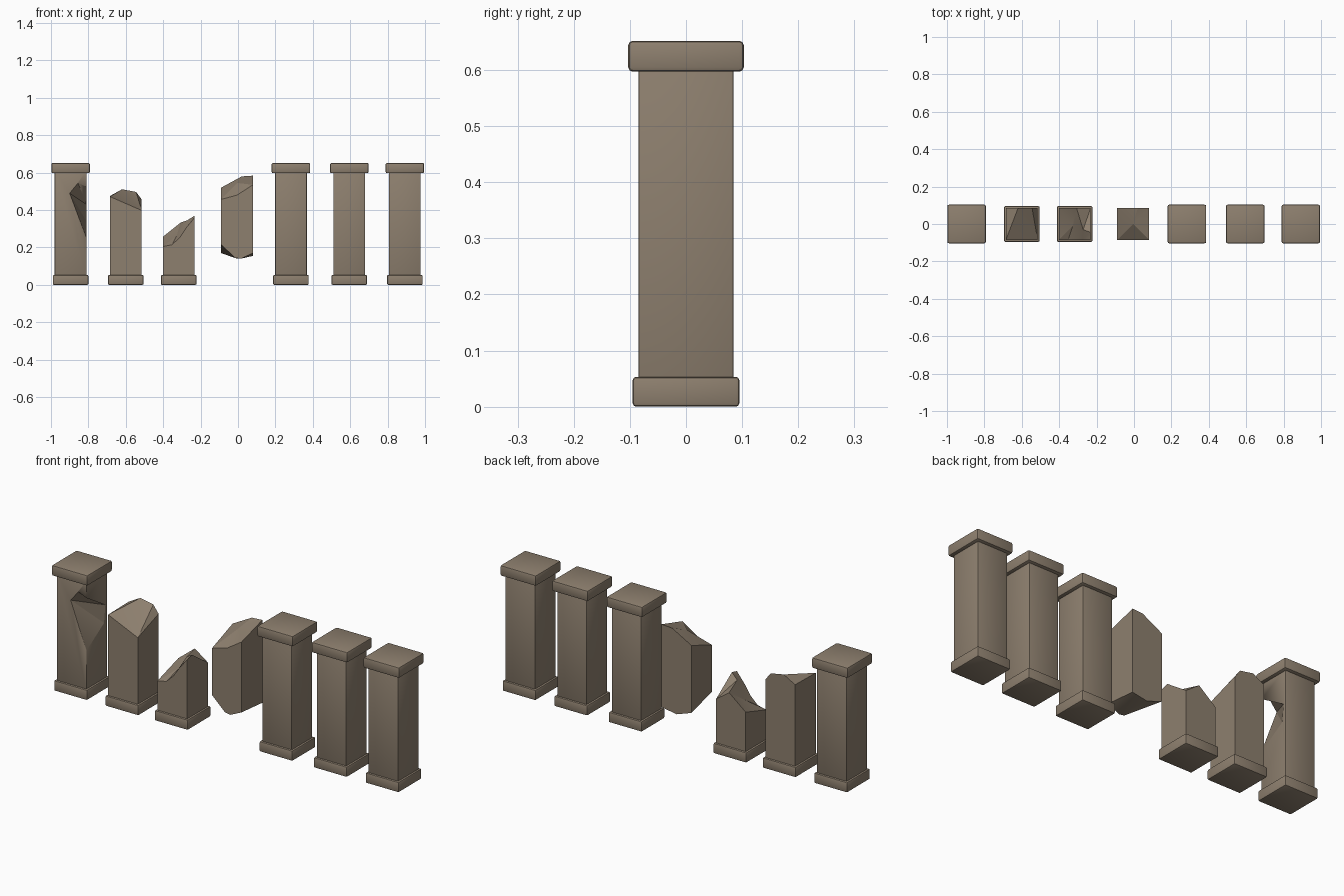
import bpy, bmesh
from mathutils import Vector
from mathutils.geometry import delaunay_2d_cdt

if "Cube" in bpy.data.objects:
    bpy.data.objects.remove(bpy.data.objects["Cube"])

H = 0.085  # half width of a shaft

stone = bpy.data.materials.new("warm grey stone")
stone.diffuse_color = (0.27, 0.215, 0.158, 1)
stone.use_nodes = True
stone.node_tree.nodes["Principled BSDF"].inputs["Base Color"].default_value = stone.diffuse_color


def finish(bm, name, angle=0.6):
    bmesh.ops.recalc_face_normals(bm, faces=bm.faces)
    me = bpy.data.meshes.new(name)
    bm.to_mesh(me)
    bm.free()
    ob = bpy.data.objects.new(name, me)
    bpy.context.collection.objects.link(ob)
    me.materials.append(stone)
    bpy.ops.object.select_all(action='DESELECT')
    bpy.context.view_layer.objects.active = ob
    ob.select_set(True)
    bpy.ops.object.shade_smooth_by_angle(angle=angle)
    return ob


def block(name, x, half, z0, z1, bevel):
    """Square block with softened edges."""
    bm = bmesh.new()
    bmesh.ops.create_cube(bm, size=1)
    for v in bm.verts:
        v.co = Vector((x + v.co.x * 2 * half, v.co.y * 2 * half,
                       z0 + (v.co.z + 0.5) * (z1 - z0)))
    bmesh.ops.bevel(bm, geom=bm.edges[:], offset=bevel, segments=2,
                    profile=0.5, affect='EDGES')
    return finish(bm, name)


def broken_shaft(name, x, top, bottom):
    """Square shaft whose ends are faceted height fields (local x, y, z)."""
    bm = bmesh.new()
    ends = []
    for pts in (top, bottom):
        vs = [bm.verts.new((x + p[0], p[1], p[2])) for p in pts]
        res = delaunay_2d_cdt([Vector(p[:2]) for p in pts], [], [], 0, 1e-5)
        for f in res[2]:
            bm.faces.new([vs[res[3][i][0]] for i in f])
        ends.append(list(zip(pts, vs)))
    for axis in (0, 1):
        for s in (-H, H):
            rows = [sorted([pv for pv in e if abs(pv[0][axis] - s) < 1e-4],
                           key=lambda pv: pv[0][1 - axis]) for e in ends]
            bm.faces.new([v for _, v in rows[1]] + [v for _, v in reversed(rows[0])])
    return finish(bm, name, 0.35)


def flat(z):
    return [(-H, -H, z), (H, -H, z), (H, H, z), (-H, H, z)]


# Plinths under every pillar that still stands
centres = [-0.895, -0.60, -0.317, -0.005, 0.283, 0.595, 0.892]
for i, x in enumerate(centres):
    if i != 3:
        block(f"base_{i + 1}", x, 0.095, 0, 0.053, 0.006)

# Whole shafts and capitals
for i in (0, 4, 5, 6):
    x = centres[i]
    shaft = block(f"shaft_{i + 1}", x, H, 0.04, 0.61, 0.004)
    block(f"capital_{i + 1}", x, 0.103, 0.597, 0.652, 0.008)
    if i == 0:
        chipped = shaft

# Chip broken out of the front right edge of the first shaft
bm = bmesh.new()
for p in [(0.040, -H, 0.545), (-0.005, -H, 0.49), (0.045, -H, 0.36), (H, -H, 0.25),
          (H, -H, 0.525), (H, 0.07, 0.43), (H, 0.06, 0.34), (0.03, -0.035, 0.45),
          (0.14, -0.14, 0.52), (0.14, -0.14, 0.25), (0.14, 0.05, 0.40)]:
    bm.verts.new((centres[0] + p[0], p[1], p[2]))
bmesh.ops.convex_hull(bm, input=bm.verts[:])
cutter = finish(bm, "chip_cutter", 0.2)
cutter.hide_render = True
mod = chipped.modifiers.new("chip", 'BOOLEAN')
mod.operation, mod.solver, mod.object = 'DIFFERENCE', 'EXACT', cutter
bpy.context.view_layer.objects.active = chipped
bpy.ops.object.modifier_apply(modifier=mod.name)
bpy.data.objects.remove(cutter)

# Tall stump with a ridge at the back
broken_shaft("tall_stump", centres[1],
             [(-H, -H, 0.472), (H, -H, 0.398), (H, H, 0.457), (0.055, H, 0.497),
              (-0.02, H, 0.511), (-H, H, 0.475)], flat(0.04))

# Short stump rising to the front right corner
broken_shaft("short_stump", centres[2],
             [(-H, -H, 0.205), (-0.035, -H, 0.215), (0.007, -H, 0.255), (0.04, -H, 0.305),
              (H, -H, 0.36), (H, -0.045, 0.37), (H, H, 0.28), (0.01, H, 0.333),
              (-H, H, 0.257), (-0.01, -0.01, 0.265), (0.045, -0.03, 0.345)], flat(0.04))

# Middle fragment, broken at both ends and held above the ground
broken_shaft("floating_fragment", centres[3],
             [(-H, -H, 0.457), (0.0, -H, 0.48), (H, -H, 0.535), (H, H, 0.584),
              (0.025, H, 0.58), (-H, H, 0.52), (0.0, 0.0, 0.545)],
             [(-H, -H, 0.215), (-0.01, -H, 0.145), (0.02, -H, 0.14), (H, -H, 0.17),
              (H, H, 0.155), (0.0, H, 0.14), (-H, H, 0.17)])
